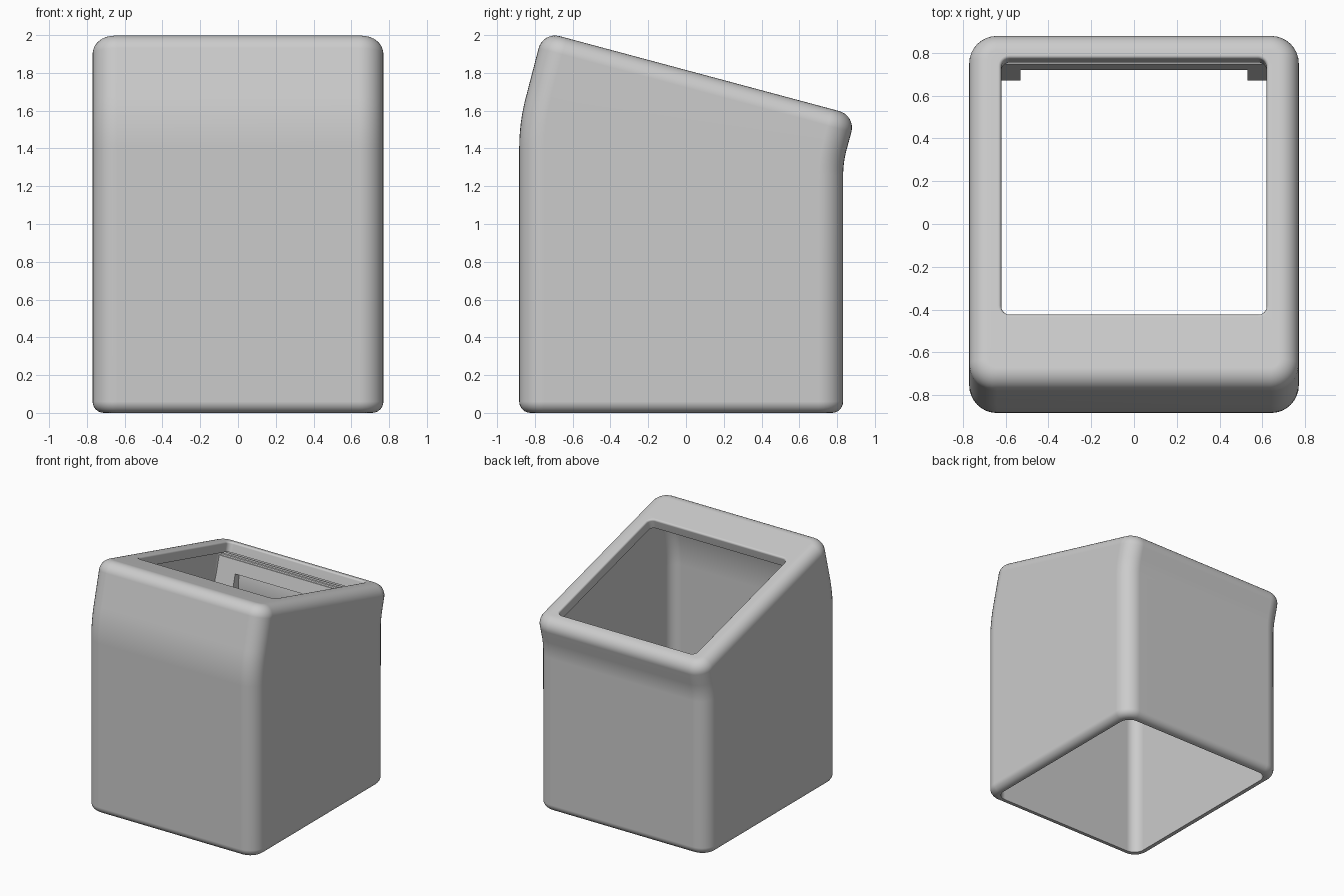
import bpy, bmesh, math
from mathutils import Vector

cube = bpy.data.objects.get("Cube")
if cube:
    bpy.data.objects.remove(cube)

# Material
grey = bpy.data.materials.new("light grey plastic")
grey.use_nodes = True
colour = (0.6, 0.6, 0.6, 1)
grey.diffuse_color = colour
grey.node_tree.nodes["Principled BSDF"].inputs["Base Color"].default_value = colour

# Side plane directions (y, z): down the sloped top, and out of it
TILT = math.radians(15)
U = Vector((math.cos(TILT), -math.sin(TILT)))
N = Vector((math.sin(TILT), math.cos(TILT)))
FRONT_TOP, BACK_TOP = Vector((-0.757, 2.018)), Vector((0.899, 1.574))
FRONT_BEND, BACK_BEND = Vector((-0.883, 1.54)), Vector((0.832, 1.325))
HALF, CORNER, WALL = 0.77, 0.13, 0.07
UP, ALONG = Vector((0, 1)), Vector((1, 0))


def finish(bm, name):
    bmesh.ops.recalc_face_normals(bm, faces=bm.faces)
    mesh = bpy.data.meshes.new(name)
    bm.to_mesh(mesh)
    bm.free()
    mesh.materials.append(grey)
    obj = bpy.data.objects.new(name, mesh)
    bpy.context.collection.objects.link(obj)
    return obj


def smooth(obj):
    bpy.ops.object.select_all(action='DESELECT')
    obj.select_set(True)
    bpy.context.view_layer.objects.active = obj
    bpy.ops.object.shade_smooth_by_angle(angle=math.radians(35))
    mod = obj.modifiers.new("even normals", 'WEIGHTED_NORMAL')
    mod.keep_sharp = True


def ring(bm, front, back, half, radius, steps=8):
    """Rounded rectangle spanning two points of the side plane."""
    length = (back - front).length
    verts = []
    for quarter, (sx, sy) in enumerate([(1, 1), (-1, 1), (-1, -1), (1, -1)]):
        for i in range(steps + 1):
            a = (quarter + i / steps) * math.pi / 2
            x = sx * (half - radius) + radius * math.cos(a)
            s = length / 2 + sy * (length / 2 - radius) + radius * math.sin(a)
            p = front.lerp(back, s / length)
            verts.append(bm.verts.new((x, p.x, p.y)))
    return verts


def bend(corner, reach, t):
    """Soft curve from the upright wall into the tilted one."""
    a, b = corner - UP * reach, corner + N * reach
    return a.lerp(corner, t).lerp(corner.lerp(b, t), t)


def bend_sections(inset):
    return [(bend(FRONT_BEND, 0.14, i / 8) + ALONG * inset,
             bend(BACK_BEND, 0.07, i / 8) - ALONG * inset,
             HALF - inset, CORNER - inset * 0.6) for i in range(9)]


def top_section(inset, drop, radius):
    return (FRONT_TOP + U * inset - N * drop,
            BACK_TOP - U * inset - N * drop, HALF - inset, radius)


def on_top(y):
    return FRONT_TOP + U * ((y - FRONT_TOP.x) / U.x)


def window_section(grow, drop):
    return (on_top(-0.42) - U * grow - N * drop,
            on_top(0.775) + U * grow - N * drop, 0.62 + grow, 0.04 + grow)


# Housing: one closed loft, up the outside, through the window, down the inside
sections = []
for i in range(7):
    a = i / 6 * math.pi / 2
    inset, z = 0.06 * (1 - math.sin(a)), 0.06 * (1 - math.cos(a))
    sections.append((Vector((FRONT_BEND.x + inset, z)),
                     Vector((BACK_BEND.x - inset, z)), HALF - inset, CORNER - inset))
sections += bend_sections(0)
for i in range(9):
    a = i / 8 * math.pi / 2
    inset, drop = 0.09 * (1 - math.cos(a)), 0.09 * (1 - math.sin(a))
    sections.append(top_section(inset, drop, CORNER - inset))
for i in range(4):
    a = i / 3 * math.pi / 2
    sections.append(window_section(0.015 * (1 - math.sin(a)), 0.015 * (1 - math.cos(a))))
sections.append(window_section(0, 0.08))
sections.append(top_section(WALL, 0.08, CORNER - WALL * 0.6))
sections += reversed(bend_sections(WALL))
sections.append((Vector((FRONT_BEND.x + WALL, 0)), Vector((BACK_BEND.x - WALL, 0)),
                 HALF - WALL, CORNER - WALL * 0.6))

bm = bmesh.new()
rings = [ring(bm, *s) for s in sections]
for low, high in zip(rings, rings[1:] + rings[:1]):
    for i in range(len(low)):
        j = (i + 1) % len(low)
        bm.faces.new((low[i], low[j], high[j], high[i]))
smooth(finish(bm, "housing"))


# Screen rest inside the back wall: a bar across with a leg at each end
def rest_point(depth):
    return on_top(0.78) - N * depth


top, middle, bottom = rest_point(0.11), rest_point(0.23), rest_point(0.42)
reach = HALF - WALL / 2
inner = 0.53
outline = [(-reach, top), (reach, top), (reach, bottom), (inner, bottom),
           (inner, middle), (-inner, middle), (-inner, bottom), (-reach, bottom)]
bm = bmesh.new()
front = [bm.verts.new((x, p.x, p.y)) for x, p in outline]
back = [bm.verts.new((x, 0.79, p.y)) for x, p in outline]
bm.faces.new(front)
bm.faces.new(back)
for i in range(len(front)):
    j = (i + 1) % len(front)
    bm.faces.new((front[i], front[j], back[j], back[i]))
edge = [e for e in bm.edges if set(e.verts) == set(front[:2])]
bmesh.ops.bevel(bm, geom=edge, offset=0.015, segments=3, affect='EDGES')
smooth(finish(bm, "screen_rest"))
